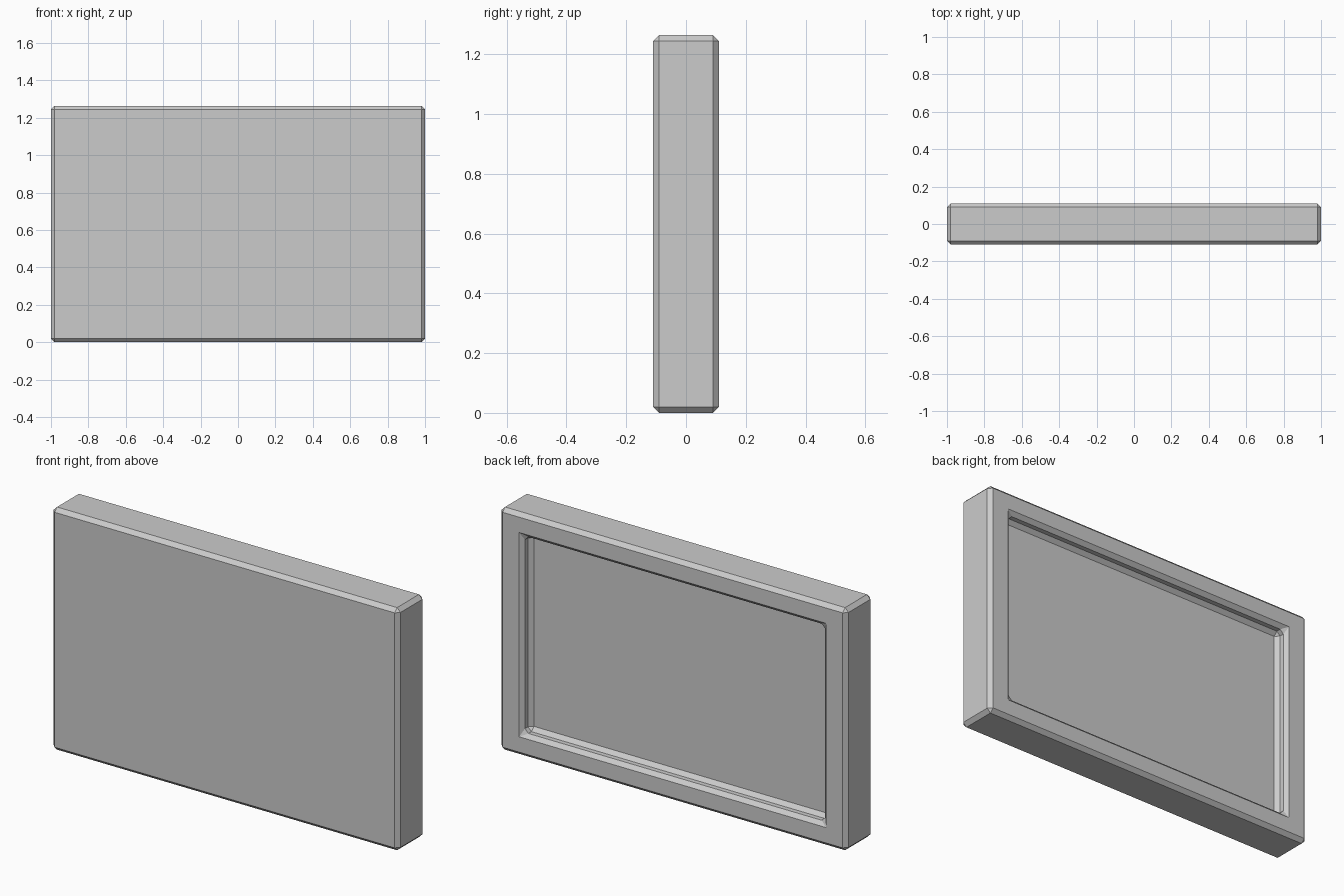
import bpy, bmesh

if "Cube" in bpy.data.objects:
    bpy.data.objects.remove(bpy.data.objects["Cube"])

W, D, H = 2.0, 0.22, 1.264           # overall size
REC_X, REC_Z, REC_D = 0.865, 0.512, 0.065   # recess half width, half height, depth
CHAMFER = 0.02

bm = bmesh.new()


def loop(hx, hz, y):
    """Rectangle of vertices in the XZ plane."""
    return [bm.verts.new((sx * hx, y, H / 2 + sz * hz))
            for sx, sz in ((-1, -1), (1, -1), (1, 1), (-1, 1))]


# Slab front, slab back rim, recess mouth, recess floor
rings = [loop(W / 2, H / 2, -D / 2), loop(W / 2, H / 2, D / 2),
         loop(REC_X, REC_Z, D / 2), loop(REC_X, REC_Z, D / 2 - REC_D)]
for a, b in zip(rings, rings[1:]):
    for i in range(4):
        j = (i + 1) % 4
        bm.faces.new((a[i], a[j], b[j], b[i]))
bm.faces.new(rings[0])
bm.faces.new(rings[-1])
bmesh.ops.recalc_face_normals(bm, faces=bm.faces)

# Single-segment chamfer on every real corner (not the flat mitre lines)
bm.normal_update()
edges = [e for e in bm.edges if e.calc_face_angle() > 0.1]
bmesh.ops.bevel(bm, geom=edges, offset=CHAMFER, offset_type='OFFSET',
                segments=1, profile=0.5, affect='EDGES', clamp_overlap=True)
bmesh.ops.recalc_face_normals(bm, faces=bm.faces)

mesh = bpy.data.meshes.new("recessed_panel")
bm.to_mesh(mesh)
bm.free()
panel = bpy.data.objects.new("recessed_panel", mesh)
bpy.context.collection.objects.link(panel)
